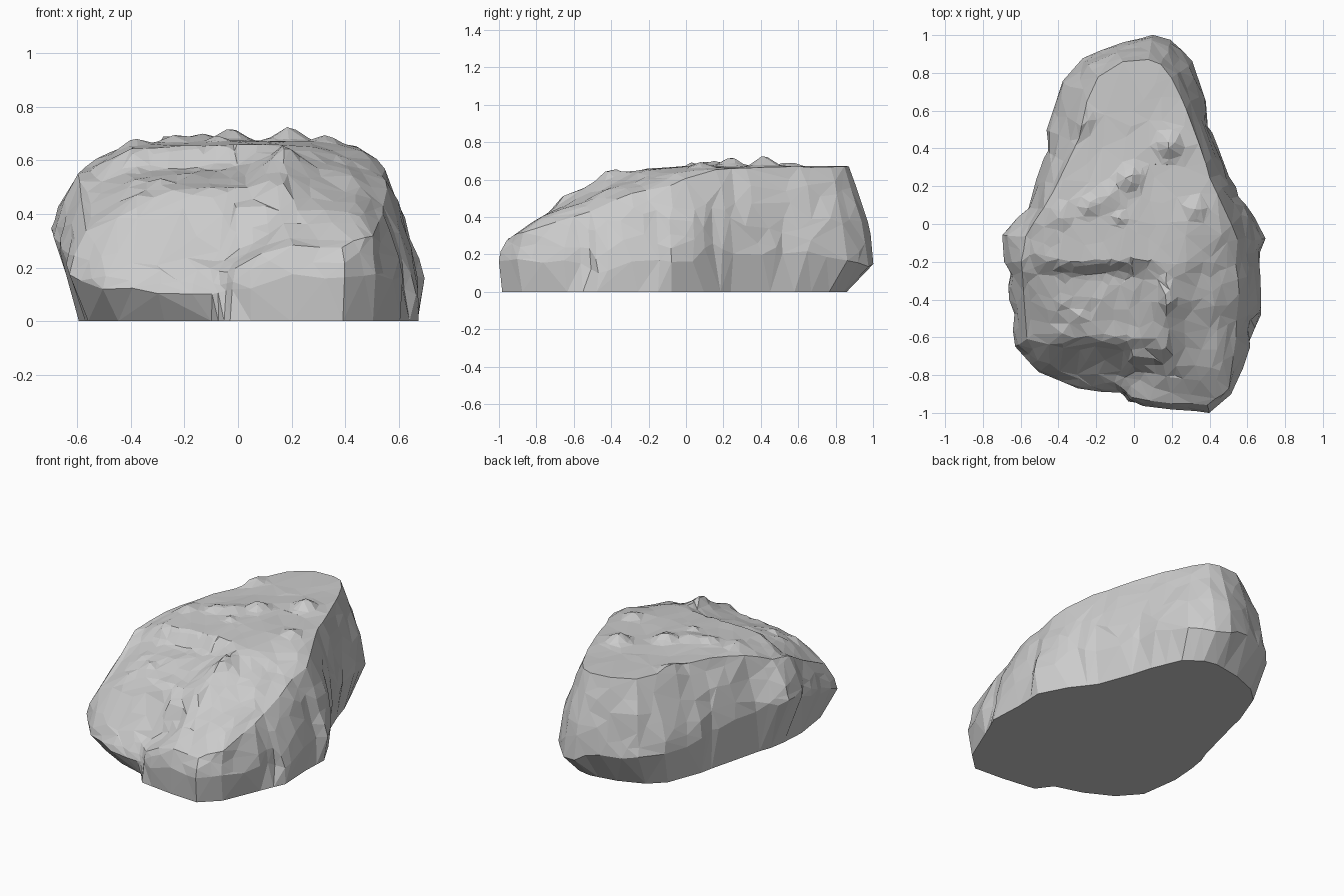
import bpy, bmesh, math
from mathutils import Vector, noise

if "Cube" in bpy.data.objects:
    bpy.data.objects.remove(bpy.data.objects["Cube"])

# Widest outline of the boulder: x, y, height of widest point, undercut at the base
OUTER = [(.1, 1, .15, .14), (.2, .97, .15, .13), (.31, .86, .15, .1), (.38, .65, .22, .06),
         (.42, .48, .22, .04), (.5, .25, .2, .03), (.61, .1, .2, .03), (.69, -.08, .12, .02),
         (.67, -.3, .15, .01), (.675, -.48, .06, .0), (.62, -.65, .15, .02), (.52, -.9, .15, .03),
         (.4, -1, .15, .02), (.2, -.98, .14, .01), (-.03, -.96, .1, .02), (-.1, -.9, .1, .05),
         (-.3, -.87, .11, .08), (-.5, -.79, .13, .1), (-.63, -.65, .15, .1), (-.66, -.4, .25, .08),
         (-.69, -.2, .3, .11), (-.7, -.06, .33, .14), (-.56, .08, .28, .04), (-.48, .35, .25, .03),
         (-.46, .5, .25, .05), (-.38, .75, .2, .08), (-.27, .88, .2, .11), (-.1, .95, .2, .12)]

# Shoulder line where the walls meet the top
SHOULDER = [(.08, .87), (.14, .85), (.2, .77), (.27, .63), (.33, .47), (.4, .25), (.47, .1),
            (.54, -.08), (.55, -.3), (.55, -.48), (.54, -.62), (.5, -.86), (.39, -.96), (.2, -.95),
            (0, -.92), (-.1, -.84), (-.28, -.81), (-.45, -.74), (-.56, -.6), (-.58, -.4),
            (-.6, -.2), (-.57, -.06), (-.47, .08), (-.38, .27), (-.29, .45), (-.25, .65),
            (-.19, .78), (-.06, .86)]

# Top heights: front-to-back profiles at several x positions
YS = [-1, -.8, -.6, -.42, -.27, -.2, 0, .9]
XS = [-.55, -.39, -.05, .04, .17, .28, .45, .6]
PROFILES = [[.1, .17, .34, .43, .51, .55, .59, .62],
            [.1, .2, .47, .53, .56, .64, .66, .665],
            [.1, .22, .5, .54, .57, .66, .67, .67],
            [.2, .26, .5, .55, .59, .66, .67, .67],
            [.25, .38, .52, .64, .65, .66, .67, .67],
            [.25, .38, .48, .58, .63, .65, .67, .67],
            [.25, .38, .46, .53, .58, .6, .65, .665],
            [.2, .3, .38, .44, .5, .52, .56, .6]]
# Small knobs on top: x, y, height, radius
BUMPS = [(.19, .42, .055, .06), (-.02, .24, .05, .055), (-.13, .15, .03, .07),
         (-.24, .1, .03, .05), (-.39, .04, .025, .05), (.33, .08, .03, .05),
         (-.08, .03, .02, .03), (.13, -.66, .04, .06), (.02, -.7, .05, .05),
         (-.3, -.48, .03, .04), (-.28, .55, .04, .05), (.18, -.4, .02, .06)]
# Vertical cracks in the walls: x, y, depth, radius
CRACKS = [(.64, -.56, .06, .05), (.68, -.18, .04, .04), (.58, .13, .03, .05), (.41, .55, .03, .05),
          (-.04, -.93, .04, .05), (-.62, -.5, .04, .05), (-.46, .42, .03, .04), (-.68, -.28, .03, .04)]


def interp(keys, vals, k):
    k = min(max(k, keys[0]), keys[-1])
    for i in range(len(keys) - 1):
        if k <= keys[i + 1]:
            t = (k - keys[i]) / (keys[i + 1] - keys[i])
            return vals[i] * (1 - t) + vals[i + 1] * t


def height(x, y):
    z = interp(XS, [interp(YS, p, y) for p in PROFILES], x)
    for bx, by, h, r in BUMPS:
        z += h * math.exp(-((x - bx) ** 2 + (y - by) ** 2) / (r * r))
    return z


def resample(points, n=3):
    out = []
    for i, a in enumerate(points):
        b = Vector(points[(i + 1) % len(points)])
        out += [Vector(a).lerp(b, k / n) for k in range(n)]
    return out


outer, shoulder = resample(OUTER), resample(SHOULDER)
count = len(outer)
rings = []

# Base ring, then walls curving up to the shoulder
rings.append([Vector((o[0], o[1], 0)) * (1 - o[3] / math.hypot(o[0], o[1])) for o in outer])
WALL = 7
for k in range(WALL + 1):
    t = k / WALL
    ring = []
    for o, s in zip(outer, shoulder):
        a = Vector((o[0], o[1], o[2]))
        top = Vector((s[0], s[1], max(height(s[0], s[1]), o[2] + .04)))
        p = a.lerp(top, t ** 1.6)
        p.z = a.z + (top.z - a.z) * t
        cut = sum(d * math.exp(-((o[0] - cx) ** 2 + (o[1] - cy) ** 2) / (r * r))
                  for cx, cy, d, r in CRACKS) * (1 - t)
        out = Vector((o[0], o[1], 0)).normalized()
        ring.append(p - out * cut)
    rings.append(ring)

# Top surface, shrinking rings that follow the height profiles
CAP = 20
for k in range(1, CAP):
    f = 1 - k / CAP
    rings.append([Vector((s[0] * f, s[1] * f, height(s[0] * f, s[1] * f))) for s in shoulder])

# Rough stone grain, gentler on the flat top; the widest line gets sideways grain
for level, ring in enumerate(rings[1:]):
    for p in ring:
        flat = .3 if p.z > .63 or level == 0 else .9
        n = noise.noise_vector(p * 5) * .018 + noise.noise_vector(p * 12) * .01
        if level == 0:
            n.z *= 8
        p += n * flat

bm = bmesh.new()
grid = [[bm.verts.new(p) for p in ring] for ring in rings]
for a, b in zip(grid, grid[1:]):
    for i in range(count):
        j = (i + 1) % count
        bm.faces.new((a[i], a[j], b[j], b[i]))
bm.faces.new(grid[0])
peak = bm.verts.new((0, 0, height(0, 0)))
for i in range(count):
    bm.faces.new((grid[-1][i], grid[-1][(i + 1) % count], peak))
bmesh.ops.triangulate(bm, faces=bm.faces)
bmesh.ops.recalc_face_normals(bm, faces=bm.faces)

mesh = bpy.data.meshes.new("boulder")
bm.to_mesh(mesh)
bm.free()
rock = bpy.data.objects.new("boulder", mesh)
bpy.context.collection.objects.link(rock)

# Collapse to irregular flat facets
facets = rock.modifiers.new("facets", 'DECIMATE')
facets.ratio = .25
